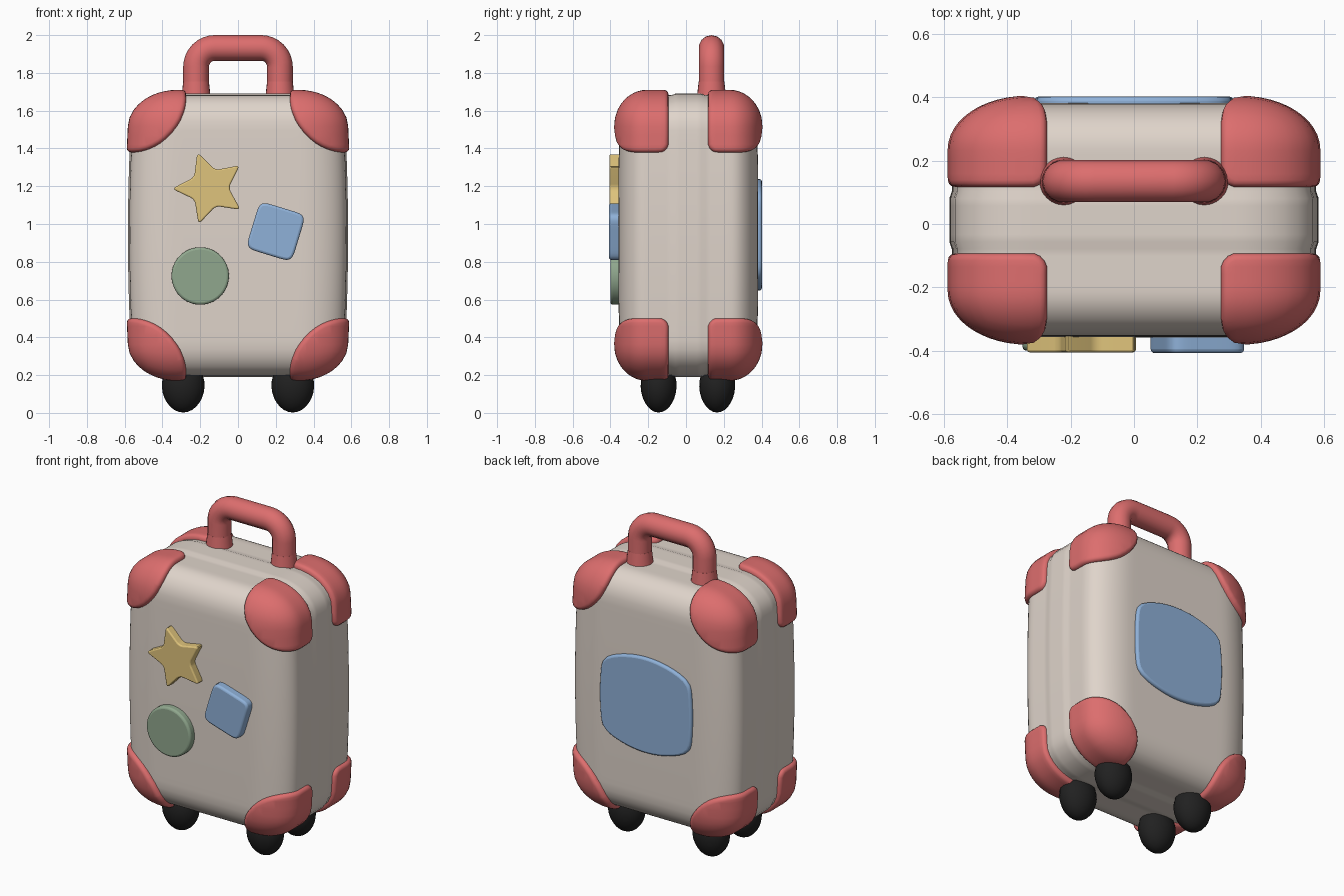
import bpy, bmesh, math
from mathutils import Vector

cube = bpy.data.objects.get("Cube")
if cube:
    bpy.data.objects.remove(cube, do_unlink=True)

CENTRE = Vector((0, 0.012, 0.94))


def material(name, rgb):
    m = bpy.data.materials.new(name)
    m.use_nodes = True
    m.diffuse_color = (*rgb, 1)
    m.node_tree.nodes["Principled BSDF"].inputs["Base Color"].default_value = (*rgb, 1)
    return m


SHELL = material("warm grey shell", (0.74, 0.66, 0.595))
RED = material("coral red", (0.72, 0.155, 0.155))
BLACK = material("wheel black", (0.015, 0.015, 0.015))
BLUE = material("sticker blue", (0.275, 0.44, 0.69))
YELLOW = material("sticker yellow", (0.74, 0.55, 0.20))
GREEN = material("sticker green", (0.28, 0.39, 0.27))


def make_object(name, bm, mat, location=(0, 0, 0)):
    bmesh.ops.recalc_face_normals(bm, faces=bm.faces[:])
    mesh = bpy.data.meshes.new(name)
    bm.to_mesh(mesh)
    bm.free()
    obj = bpy.data.objects.new(name, mesh)
    obj.location = location
    mesh.materials.append(mat)
    mesh.shade_smooth()
    bpy.context.collection.objects.link(obj)
    return obj


def sharpen(obj):
    bpy.ops.object.select_all(action='DESELECT')
    obj.select_set(True)
    bpy.context.view_layer.objects.active = obj
    bpy.ops.object.shade_smooth_by_angle()


def pillow_box(half, radii, band=0.0):
    """Rounded box whose sides bulge, with an optional raised band round the middle."""
    bm = bmesh.new()
    bmesh.ops.create_cube(bm, size=2)
    bmesh.ops.subdivide_edges(bm, edges=bm.edges[:], cuts=31, use_grid_fill=True)
    for v in bm.verts:
        p = Vector(c * h for c, h in zip(v.co, half))
        inner = Vector(max(r - h, min(h - r, c)) for c, h, r in zip(p, half, radii))
        d = Vector((a - b) / r for a, b, r in zip(p, inner, radii)).normalized()
        q = inner + Vector(a * r for a, r in zip(d, radii))
        q.x *= 1 + 0.045 * (1 - (q.z / half[2]) ** 2)
        q.y *= 1 + 0.02 * (1 - (q.z / half[2]) ** 2)
        if band and abs(q.y) < 0.085:
            q += Vector((d.x, 0, d.z)) * band
        v.co = q
    return bm


# Shell
make_object("shell", pillow_box((0.55, 0.363, 0.742), (0.23, 0.14, 0.16), 0.008), SHELL, CENTRE)

# Corner guards: trim a larger shell to a rounded corner patch
CORNER, REACH, ROUND, EDGE = Vector((0.585, 0.155, 0.75)), 0.26, 0.05, 0.022
bm = pillow_box((0.572, 0.39, 0.77), (0.25, 0.17, 0.19))
for i in range(13):
    a = math.pi / 2 * i / 12
    inward = Vector((-math.cos(a), 0, -math.sin(a)))
    for j in range(5):
        b = math.pi / 2 * j / 4
        normal = inward * math.cos(b) - Vector((0, math.sin(b), 0))
        bmesh.ops.bisect_plane(bm, geom=bm.verts[:] + bm.edges[:] + bm.faces[:], dist=1e-5,
                               plane_co=CORNER + inward * REACH + normal * (ROUND - EDGE),
                               plane_no=normal, clear_outer=True)
bmesh.ops.remove_doubles(bm, verts=bm.verts[:], dist=0.004)
bm.normal_update()

# Roll the patch border over and down into the shell
border = [e for e in bm.edges if e.is_boundary]
frames = {}
for v in {v for e in border for v in e.verts}:
    n = v.normal.copy()
    w = v.co - CORNER
    flat = Vector((w.x, 0, w.z))
    out = flat.normalized() * max(flat.length - REACH, 0.0) + Vector((0, min(w.y, 0.0), 0))
    frames[v] = (v.co.copy(), n, (out - n * out.dot(n)).normalized())
for angle, drop in ((30, 0), (60, 0), (90, 0), (90, 0.04)):
    a = math.radians(angle)
    rolled, rim = {}, []
    for v, (p, n, t) in frames.items():
        new = bm.verts.new(p + t * EDGE * math.sin(a) - n * (EDGE * (1 - math.cos(a)) + drop))
        rolled[v] = new
    for e in border:
        v, w = e.verts
        bm.faces.new((v, w, rolled[w], rolled[v]))
        rim.append(bm.edges.get((rolled[v], rolled[w])))
    frames = {rolled[v]: f for v, f in frames.items()}
    border = rim
guards = make_object("corner_guards", bm, RED, CENTRE)
mirror = guards.modifiers.new("mirror", 'MIRROR')
mirror.use_axis = (True, True, True)
mirror.use_mirror_merge = False

# Wheels: egg shapes, narrower towards the floor
for side, x in (("right", -0.29), ("left", 0.29)):
    for end, y in (("front", -0.145), ("back", 0.165)):
        bm = bmesh.new()
        bmesh.ops.create_uvsphere(bm, u_segments=20, v_segments=14, radius=1)
        for v in bm.verts:
            taper = 1 + 0.06 * v.co.z
            v.co = (v.co.x * 0.113 * taper, v.co.y * 0.095 * taper, v.co.z * 0.135)
        make_object(f"{end}_{side}_wheel", bm, BLACK, (x, y, 0.137))

# Handle: rounded arch swept as a tube
LEG, TOP, BEND = 0.222, 1.932, 0.1
path = [(-LEG, 1.62)]
for cx, start in ((BEND - LEG, math.pi), (LEG - BEND, math.pi / 2)):
    for i in range(9):
        a = start - i / 8 * math.pi / 2
        path.append((cx + BEND * math.cos(a), TOP - BEND + BEND * math.sin(a)))
path.append((LEG, 1.62))
curve = bpy.data.curves.new("handle", 'CURVE')
curve.dimensions = '3D'
curve.bevel_depth = 0.068
curve.bevel_resolution = 5
curve.use_fill_caps = True
spline = curve.splines.new('POLY')
spline.points.add(len(path) - 1)
for point, (x, z) in zip(spline.points, path):
    point.co = (x, 0.135, z, 1)
curve.materials.append(RED)
handle = bpy.data.objects.new("handle", curve)
bpy.context.collection.objects.link(handle)
bpy.ops.object.select_all(action='DESELECT')
handle.select_set(True)
bpy.context.view_layer.objects.active = handle
bpy.ops.object.convert(target='MESH')
bpy.ops.object.shade_smooth_by_angle()

# Handle collars
for side, x in (("right", -LEG), ("left", LEG)):
    bm = bmesh.new()
    bmesh.ops.create_cone(bm, cap_ends=True, segments=24, radius1=0.08, radius2=0.068, depth=0.11)
    sharpen(make_object(f"{side}_handle_collar", bm, RED, (x, 0.135, 1.70)))


# Stickers
def sticker(name, outline, mat, centre, y_in, y_out, tip=0.0):
    bm = bmesh.new()
    bm.faces.new([bm.verts.new((x, 0, z)) for x, z in outline])
    if tip:
        bmesh.ops.bevel(bm, geom=bm.verts[:], offset=tip, segments=3,
                        profile=0.5, affect='VERTICES')
    out = bmesh.ops.extrude_face_region(bm, geom=bm.faces[:])
    front = [g for g in out["geom"] if isinstance(g, bmesh.types.BMVert)]
    bmesh.ops.translate(bm, verts=front, vec=(0, y_out - y_in, 0))
    obj = make_object(name, bm, mat, (centre[0], y_in, centre[1]))
    bevel = obj.modifiers.new("soft edge", 'BEVEL')
    bevel.width = 0.013
    bevel.segments = 3
    bevel.limit_method = 'ANGLE'
    bevel.angle_limit = math.radians(60)
    sharpen(obj)


def squircle(half, power, turn=0.0, bulge=(0, 0)):
    points = []
    for i in range(72):
        a = math.tau * (i + 0.5) / 72
        c, s = math.cos(a), math.sin(a)
        size = (abs(c) ** power + abs(s) ** power) ** (1 / power)
        u, w = c / size, s / size
        x = u * (half[0] + bulge[0] * (1 - w * w))
        z = w * (half[1] + bulge[1] * (1 - u * u))
        points.append((x * math.cos(turn) - z * math.sin(turn),
                       x * math.sin(turn) + z * math.cos(turn)))
    return points


star = []
for i in range(10):
    a = math.radians(109 + 36 * i)
    r = 0.1 if i % 2 else 0.2
    star.append((r * math.cos(a), r * math.sin(a)))
sticker("star_sticker", star, YELLOW, (-0.15, 1.19), -0.33, -0.405, tip=0.022)
sticker("square_sticker", squircle((0.127, 0.13), 7, math.radians(-17)), BLUE,
        (0.2, 0.96), -0.33, -0.408)
sticker("round_sticker", squircle((0.152, 0.152), 2), GREEN, (-0.2, 0.725), -0.33, -0.4)
sticker("back_sticker", squircle((0.3, 0.22), 12, bulge=(0.015, 0.075)), BLUE,
        (0.0, 0.943), 0.34, 0.402)
